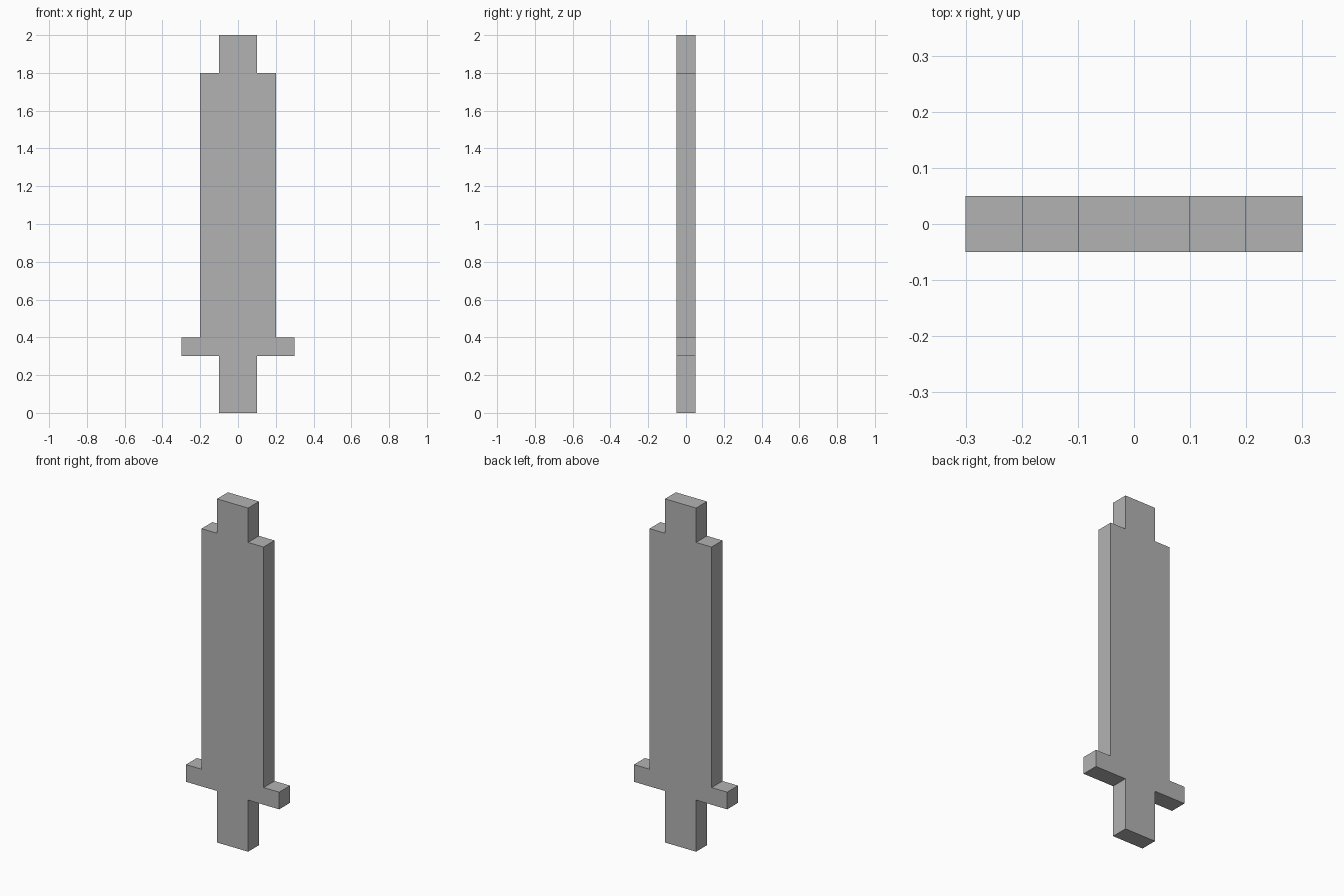
import bpy
import bmesh

cube = bpy.data.objects.get("Cube")
if cube:
    bpy.data.objects.remove(cube, do_unlink=True)

THICKNESS = 0.1

# Plain grey for the whole sword
grey = bpy.data.materials.new("plain_grey")
grey.use_nodes = True
colour = (0.45, 0.45, 0.45, 1)
grey.diffuse_color = colour
grey.node_tree.nodes["Principled BSDF"].inputs["Base Color"].default_value = colour

# Right half of the outline, bottom to top: grip, crossguard, blade, tip
half = [(0.1, 0), (0.1, 0.3), (0.3, 0.3), (0.3, 0.4),
        (0.2, 0.4), (0.2, 1.8), (0.1, 1.8), (0.1, 2)]
outline = half + [(-x, z) for x, z in reversed(half)]

# Extrude the mirrored outline from front to back
bm = bmesh.new()
face = bm.faces.new([bm.verts.new((x, -THICKNESS / 2, z)) for x, z in outline])
extruded = bmesh.ops.extrude_face_region(bm, geom=[face], use_keep_orig=True)
back = [v for v in extruded["geom"] if isinstance(v, bmesh.types.BMVert)]
bmesh.ops.translate(bm, verts=back, vec=(0, THICKNESS, 0))
bmesh.ops.recalc_face_normals(bm, faces=bm.faces)

mesh = bpy.data.meshes.new("sword")
bm.to_mesh(mesh)
bm.free()
mesh.materials.append(grey)
bpy.context.collection.objects.link(bpy.data.objects.new("sword", mesh))
